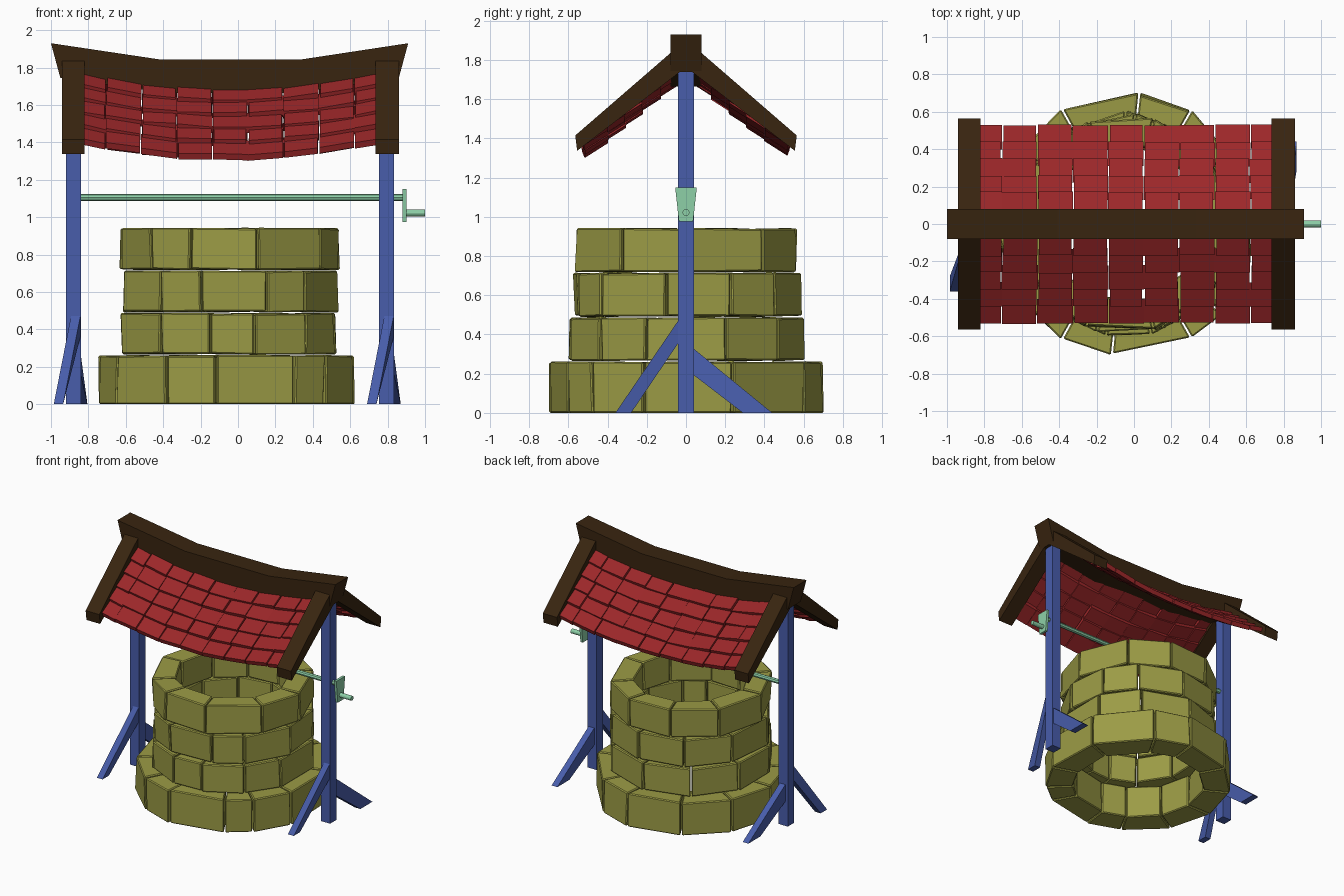
import bpy, bmesh, random
from math import sin, cos, radians, pi
from mathutils import Matrix, Vector

random.seed(4)
cube = bpy.data.objects.get("Cube")
if cube:
    bpy.data.objects.remove(cube, do_unlink=True)

MID = -0.045  # x of the well's middle


def material(name, r, g, b):
    m = bpy.data.materials.new(name)
    m.use_nodes = True
    m.diffuse_color = (r, g, b, 1)
    bsdf = m.node_tree.nodes["Principled BSDF"]
    bsdf.inputs["Base Color"].default_value = (r, g, b, 1)
    bsdf.inputs["Roughness"].default_value = 0.8
    return m


STONE = material("olive stone", 0.33, 0.33, 0.06)
RED = material("red tile", 0.33, 0.02, 0.022)
BROWN = material("dark brown wood", 0.04, 0.018, 0.005)
BLUE = material("blue wood", 0.065, 0.11, 0.41)
GREEN = material("pale green metal", 0.27, 0.63, 0.39)


def loft(bm, a, b):
    """Closed solid between two matching loops of points."""
    va = [bm.verts.new(p) for p in a]
    vb = [bm.verts.new(p) for p in b]
    n = len(va)
    bm.faces.new(va)
    bm.faces.new(vb[::-1])
    for i in range(n):
        j = (i + 1) % n
        bm.faces.new((va[i], vb[i], vb[j], va[j]))


def finish(bm, name, mat, bevel=0):
    bmesh.ops.recalc_face_normals(bm, faces=bm.faces)
    mesh = bpy.data.meshes.new(name)
    bm.to_mesh(mesh)
    bm.free()
    mesh.materials.append(mat)
    ob = bpy.data.objects.new(name, mesh)
    bpy.context.collection.objects.link(ob)
    if bevel:
        mod = ob.modifiers.new("worn edges", "BEVEL")
        mod.width = bevel
        mod.segments = 1
    return ob


def solid(name, mat, a, b, bevel=0):
    bm = bmesh.new()
    loft(bm, a, b)
    return finish(bm, name, mat, bevel)


def rect(x0, x1, y0, y1, z):
    return [(x0, y0, z), (x1, y0, z), (x1, y1, z), (x0, y1, z)]


def jit(s):
    return random.uniform(-s, s)


# Stone courses: joint angles are in degrees
def stone_course(name, angles, inner, outer, z0, z1):
    bm = bmesh.new()
    for a0, a1 in zip(angles, angles[1:] + [angles[0] + 360]):
        ends = []
        for ang, side in ((a0, 1), (a1, -1)):
            t = radians(ang + side * 0.45)
            loop = []
            for r, z in ((inner, z0), (outer, z0), (outer, z1), (inner, z1)):
                rr = r + jit(0.008)
                zz = z + (jit(0.004) if z else 0)
                loop.append((MID + rr * cos(t), rr * sin(t), zz))
            ends.append(loop)
        loft(bm, *ends)
    return finish(bm, name, STONE, 0.007)


stone_course("base_stone_course",
             [-119, -96, -60, -43, -18, 20, 60, 84, 119, 150, 180, 210],
             0.49, 0.70, 0, 0.26)
stone_course("second_stone_course",
             [-128, -100, -77, -47, -20, 20, 52, 90, 125, 160, 195],
             0.43, 0.60, 0.268, 0.485)
stone_course("third_stone_course",
             [-129, -105, -70, -47, -10, 23, 50, 85, 120, 155, 195],
             0.43, 0.59, 0.493, 0.712)
stone_course("top_stone_course",
             [-136, -111, -75, -34, 0, 42, 75, 110, 145, 185],
             0.42, 0.585, 0.72, 0.94)

# Posts with their slanted braces
for side, px in (("right", -0.88), ("left", 0.795)):
    solid(side + "_post", BLUE,
          rect(px - 0.04, px + 0.04, -0.04, 0.04, 0),
          rect(px - 0.04, px + 0.04, -0.04, 0.04, 1.75))
    solid(side + "_front_brace", BLUE,
          rect(px - 0.105, px - 0.055, -0.36, -0.28, 0),
          [(px - 0.01, -0.03, 0.485), (px + 0.04, -0.03, 0.485),
           (px + 0.04, -0.03, 0.37), (px - 0.01, -0.03, 0.37)])
    solid(side + "_back_brace", BLUE,
          rect(px + 0.025, px + 0.075, 0.29, 0.44, 0),
          [(px - 0.02, 0.03, 0.2), (px + 0.03, 0.03, 0.2),
           (px + 0.03, 0.03, 0.335), (px - 0.02, 0.03, 0.335)])


# Sagging ridge beam
ridge = [(-1.0, 1.93), (-0.41, 1.842), (0.33, 1.842), (0.91, 1.93),
         (0.86, 1.745), (0.32, 1.665), (-0.40, 1.665), (-0.95, 1.745)]
solid("ridge_beam", BROWN, [(x, -0.08, z) for x, z in ridge],
      [(x, 0.08, z) for x, z in ridge])

# Gable rafters, mirrored front to back
rafter = [(0, 1.88), (0.08, 1.835), (0.565, 1.415), (0.555, 1.337), (0.03, 1.74), (0, 1.74)]
for side, x0, x1 in (("right", -0.94, -0.82), ("left", 0.735, 0.86)):
    for face, s in (("front", -1), ("back", 1)):
        solid(side + "_" + face + "_rafter", BROWN,
              [(x0, s * y, z) for y, z in rafter],
              [(x1, s * y, z) for y, z in rafter])


# Roof tiles: overlapping rows that follow the sag of the ridge
def sag(x):
    return 0.08 * ((x - MID) / 0.78) ** 2


def tile_slope(name, s):
    bm = bmesh.new()
    rows, columns, width, thick = 5, 9, 0.1895, 0.032
    for row in range(rows):
        for col in range(columns):
            x0 = -0.895 + col * width + 0.003 + jit(0.006)
            x1 = -0.895 + (col + 1) * width - 0.003 + jit(0.006)
            low = 0.17 + 0.09 * row + jit(0.004)
            z_low = 1.63 - 0.0725 * row + jit(0.005)
            tilt = jit(0.005)
            ends = []
            for x, t in ((x0, tilt), (x1, -tilt)):
                z = z_low + sag(x) + t
                up = low - 0.13
                ends.append([(x, s * low, z), (x, s * up, z + 0.075),
                             (x, s * up, z + 0.075 - thick),
                             (x, s * (low - 0.012), z - thick)])
            loft(bm, *ends)
    return finish(bm, name, RED)


tile_slope("front_roof_tiles", -1)
tile_slope("back_roof_tiles", 1)


# Winding axle and crank
def rod(name, x0, x1, z, radius, sides=8):
    ring = [(radius * cos(2 * pi * i / sides), z + radius * sin(2 * pi * i / sides))
            for i in range(sides)]
    ob = solid(name, GREEN, [(x0, y, h) for y, h in ring],
               [(x1, y, h) for y, h in ring])
    return ob


rod("axle", -0.86, 0.885, 1.105, 0.018)
rod("crank_handle", 0.89, 1.0, 1.022, 0.018, 12)
plate = [(-0.055, 1.15), (0.055, 1.15), (0.036, 0.975), (-0.036, 0.975)]
solid("crank_plate", GREEN, [(0.88, y, z) for y, z in plate],
      [(0.9, y, z) for y, z in plate])
